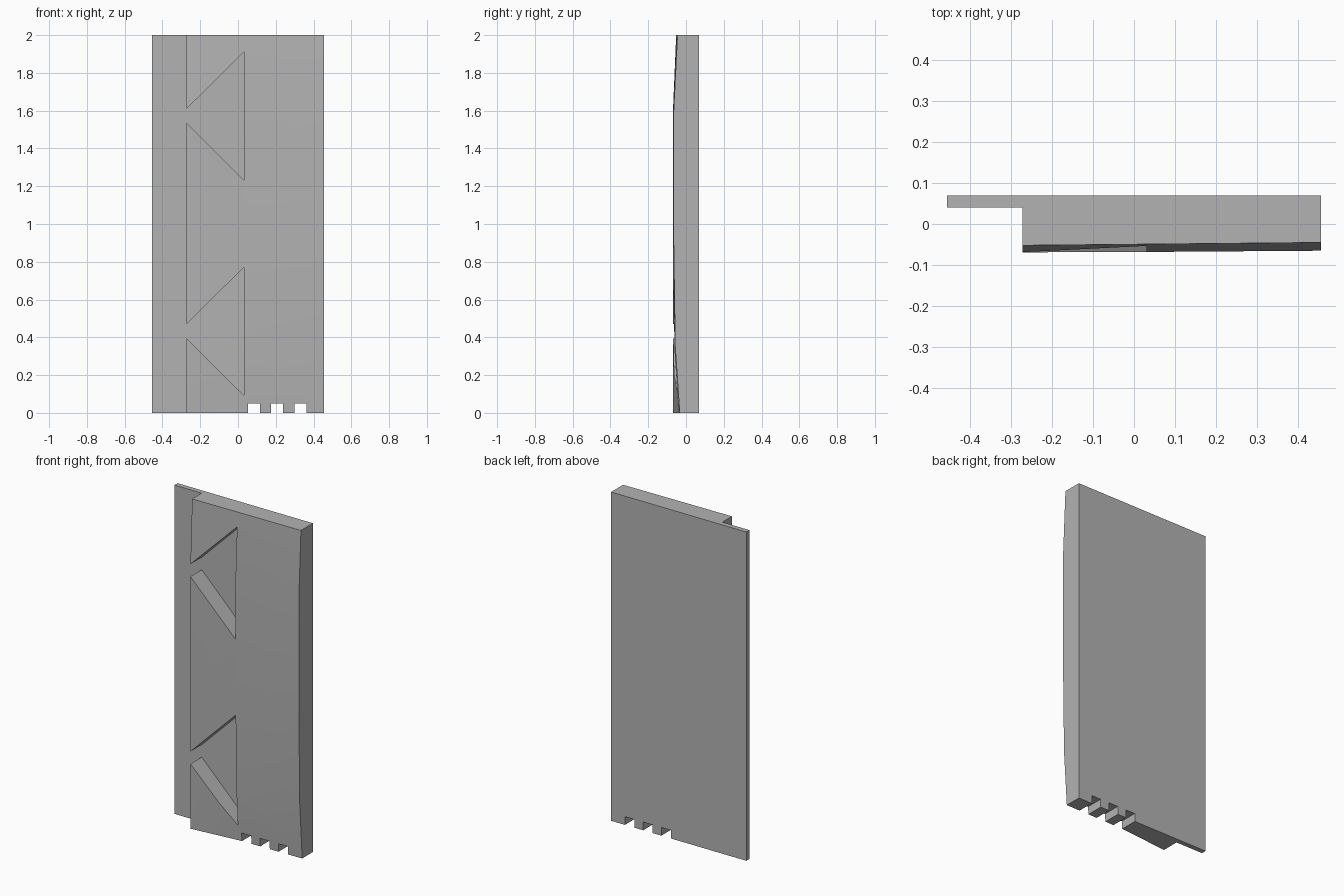
import bpy
import bmesh

cube = bpy.data.objects.get("Cube")
if cube:
    bpy.data.objects.remove(cube)

LEDGE, BACK = 0.04, 0.07       # y of the ledge face and of the back face
EDGE, SIDE, HEIGHT = -0.272, 0.455, 2.0

grey = bpy.data.materials.new("plain_grey")
grey.use_nodes = True
grey.diffuse_color = (0.45, 0.45, 0.45, 1)
grey.node_tree.nodes["Principled BSDF"].inputs["Base Color"].default_value = grey.diffuse_color


def make_object(name, bm):
    bmesh.ops.recalc_face_normals(bm, faces=bm.faces[:])
    mesh = bpy.data.meshes.new(name)
    bm.to_mesh(mesh)
    bm.free()
    mesh.materials.append(grey)
    obj = bpy.data.objects.new(name, mesh)
    bpy.context.collection.objects.link(obj)
    return obj


def prism(name, outline, y0, y1):
    """Extrude an (x, z) outline along y."""
    bm = bmesh.new()
    face = bm.faces.new([bm.verts.new((x, y0, z)) for x, z in outline])
    new = bmesh.ops.extrude_face_region(bm, geom=[face])["geom"]
    for v in new:
        if isinstance(v, bmesh.types.BMVert):
            v.co.y = y1
    return make_object(name, bm)


def rectangle(x0, x1, z0, z1):
    return [(x0, z0), (x1, z0), (x1, z1), (x0, z1)]


def combine(target, tool, operation):
    mod = target.modifiers.new(operation, "BOOLEAN")
    mod.operation, mod.solver, mod.object = operation, "EXACT", tool
    bpy.ops.object.select_all(action="DESELECT")
    bpy.context.view_layer.objects.active = target
    target.select_set(True)
    bpy.ops.object.modifier_apply(modifier=mod.name)
    bpy.data.objects.remove(tool)


# Bulged front: each row gives z, then y at the inner edge, middle and outer side
rows = [(0, -0.068, -0.038, -0.033), (0.35, -0.068, -0.061, -0.057),
        (0.9, -0.069, -0.068, -0.065), (1.6, -0.069, -0.068, -0.065),
        (HEIGHT, -0.052, -0.049, -0.045)]
columns = (EDGE, 0.04, SIDE)
bm = bmesh.new()
grid = [[bm.verts.new((x, y, row[0])) for x, y in zip(columns, row[1:])] for row in rows]
for low, high in zip(grid, grid[1:]):
    for i in range(len(columns) - 1):
        bm.faces.new((low[i], low[i + 1], high[i + 1], high[i]))
for item in bmesh.ops.extrude_face_region(bm, geom=bm.faces[:])["geom"]:
    if isinstance(item, bmesh.types.BMVert):
        item.co.y = LEDGE
panel = make_object("panel", bm)

# Triangular pockets, open at the inner edge and reaching down to the ledge level
for middle in (0.432, 1.572):
    outline = [(-0.31, middle), (0.031, middle - 0.339), (0.031, middle + 0.339)]
    combine(panel, prism("pocket_cutter", outline, -0.2, 0.2), "DIFFERENCE")

# Thin back sheet that forms the side ledge and the pocket floors
sheet = prism("back_sheet", rectangle(-SIDE, SIDE, 0, HEIGHT), LEDGE, BACK)
combine(panel, sheet, "UNION")

# Square notches through the bottom edge
for x in (0.085, 0.207, 0.33):
    notch = prism("notch_cutter", rectangle(x - 0.032, x + 0.032, -0.1, 0.05), -0.2, 0.2)
    combine(panel, notch, "DIFFERENCE")

# Merge leftover coplanar faces, then smooth only the gentle bulge
bm = bmesh.new()
bm.from_mesh(panel.data)
bmesh.ops.remove_doubles(bm, verts=bm.verts[:], dist=0.0001)
bmesh.ops.dissolve_limit(bm, angle_limit=0.001, verts=bm.verts[:], edges=bm.edges[:])
bm.to_mesh(panel.data)
bm.free()
bpy.ops.object.select_all(action="DESELECT")
panel.select_set(True)
bpy.context.view_layer.objects.active = panel
bpy.ops.object.shade_smooth_by_angle(angle=0.35)
